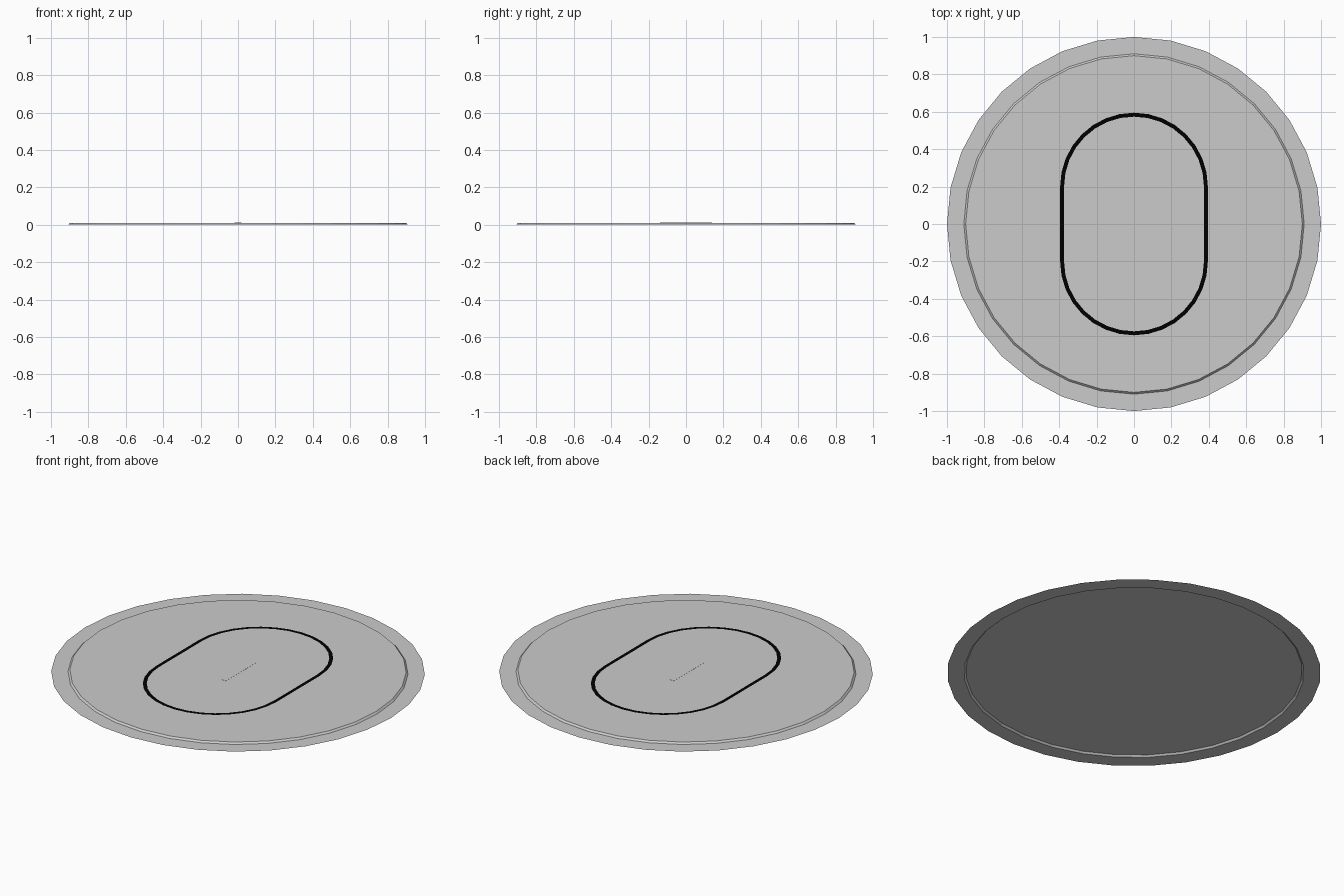
import bpy, bmesh
from math import pi, sin, cos

if "Cube" in bpy.data.objects:
    bpy.data.objects.remove(bpy.data.objects["Cube"])

TOP = 0.01      # height of the raised centre


def make_object(name, bm, color=None):
    bmesh.ops.recalc_face_normals(bm, faces=bm.faces)
    if sum(f.normal.z * f.calc_area() for f in bm.faces) < 0:
        bmesh.ops.reverse_faces(bm, faces=bm.faces)
    mesh = bpy.data.meshes.new(name)
    bm.to_mesh(mesh)
    bm.free()
    obj = bpy.data.objects.new(name, mesh)
    bpy.context.collection.objects.link(obj)
    if color:
        mat = bpy.data.materials.new(name + "_color")
        mat.diffuse_color = color
        mat.use_nodes = True
        mat.node_tree.nodes["Principled BSDF"].inputs["Base Color"].default_value = mat.diffuse_color
        mesh.materials.append(mat)
    return obj


def add_loop(bm, points, z):
    return [bm.verts.new((x, y, z)) for x, y in points]


def bridge(bm, a, b):
    n = len(a)
    for i in range(n):
        j = (i + 1) % n
        bm.faces.new((a[i], a[j], b[j], b[i]))


def circle(r, n=32):
    return [(r * cos(2 * pi * i / n), r * sin(2 * pi * i / n)) for i in range(n)]


def stadium(r, half_straight, n=16):
    # Two half circles joined by straight sides
    pts = []
    for side in (0, 1):
        cy = -half_straight if side else half_straight
        for i in range(n + 1):
            a = pi * (side + i / n)
            pts.append((r * cos(a), cy + r * sin(a)))
    return pts


# Thin round plate with a low sloped step up to the centre
bm = bmesh.new()
loops = [add_loop(bm, circle(r), z)
         for r, z in ((1.0, 0.0), (0.91, 0.0), (0.90, TOP))]
for a, b in zip(loops, loops[1:]):
    bridge(bm, a, b)
bm.faces.new(loops[-1])
make_object("plate", bm)

# Black oval line lying on the plate
bm = bmesh.new()
bridge(bm, add_loop(bm, stadium(0.395, 0.2), TOP + 0.001),
       add_loop(bm, stadium(0.374, 0.2), TOP + 0.001))
make_object("oval_line", bm, (0.0, 0.0, 0.0, 1.0))

# Very shallow centre bar
bm = bmesh.new()
bar = [(-0.02, -0.14), (0.02, -0.14), (0.02, 0.14), (-0.02, 0.14)]
low, high = add_loop(bm, bar, TOP), add_loop(bm, bar, TOP + 0.0007)
bridge(bm, low, high)
bm.faces.new(high)
make_object("centre_bar", bm)
